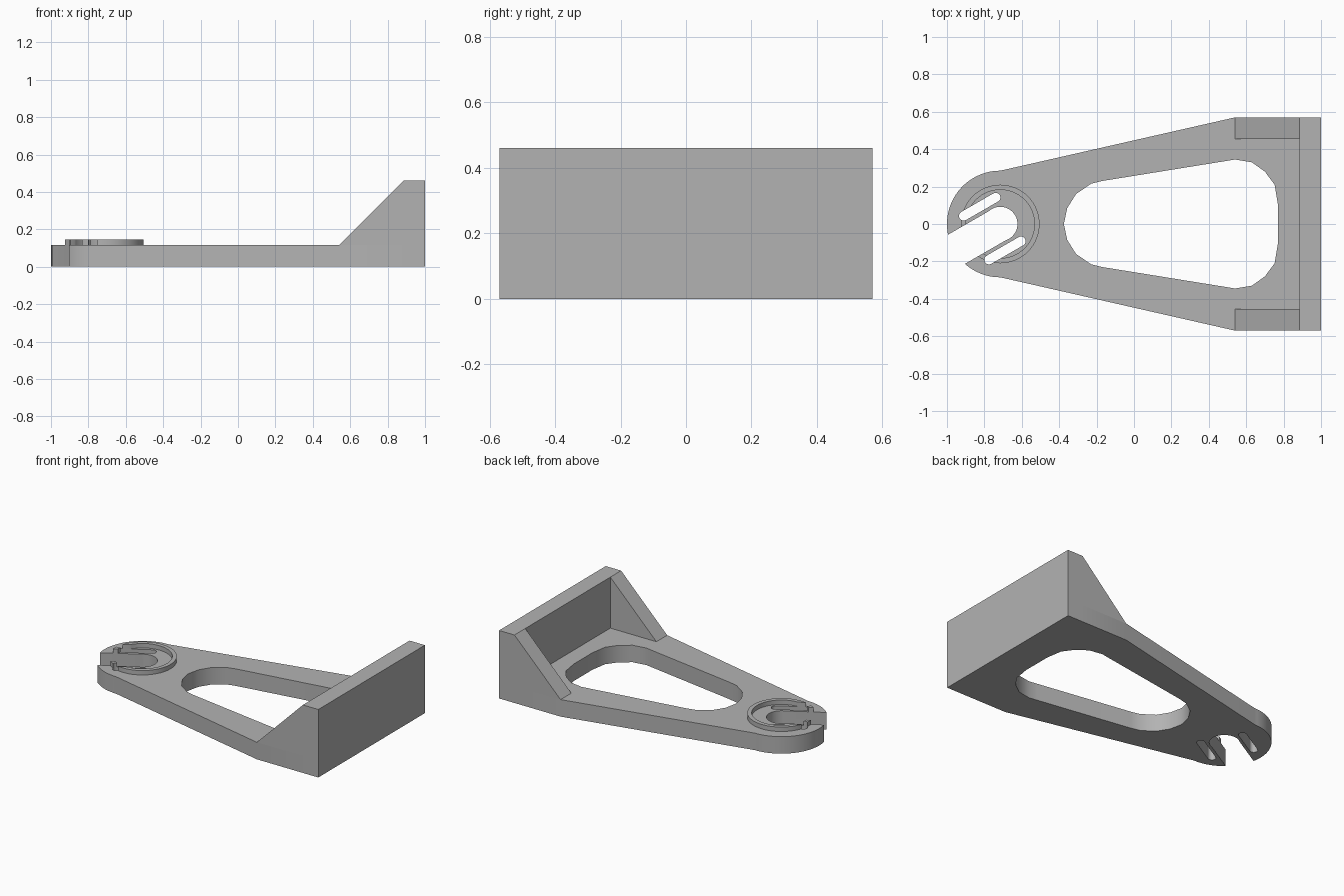
import bpy, bmesh
from math import sin, cos, pi, radians
from mathutils import Matrix, Vector

if "Cube" in bpy.data.objects:
    bpy.data.objects.remove(bpy.data.objects["Cube"], do_unlink=True)

grey = bpy.data.materials.new("plain grey")
grey.use_nodes = True
GREY = (0.45, 0.45, 0.45, 1)
grey.diffuse_color = GREY
grey.node_tree.nodes["Principled BSDF"].inputs["Base Color"].default_value = GREY

THICK, HEIGHT, HALF = 0.115, 0.46, 0.57
WALL_X, GUSSET_X = 0.885, 0.54
HUB = Vector((-0.715, 0, 0))
HUB_R = 0.285
SLOT_TURN = Matrix.Translation(HUB) @ Matrix.Rotation(radians(30), 4, "Z")
UPRIGHT = Matrix.Rotation(pi / 2, 4, "X")      # profile (x, y) becomes (x, z)
SIDEWAYS = Matrix(((0, 0, 1, 0), (1, 0, 0, 0), (0, 1, 0, 0), (0, 0, 0, 1)))


def arc(cx, cy, r, start, end, steps):
    angles = [radians(start + (end - start) * i / steps) for i in range(steps + 1)]
    return [(cx + r * cos(a), cy + r * sin(a)) for a in angles]


def circle(cx, cy, r, steps=48):
    return arc(cx, cy, r, 0, 360, steps)[:-1]


def mirrored(half):
    """Close an upper half outline with its mirror image below."""
    return half + [(x, -y) for x, y in reversed(half) if y > 0]


def prism(name, outline, low, high, matrix=Matrix()):
    """Extrude a closed outline from low to high, then place it."""
    bm = bmesh.new()
    face = bm.faces.new([bm.verts.new((x, y, low)) for x, y in outline])
    new = bmesh.ops.extrude_face_region(bm, geom=[face])["geom"]
    verts = [v for v in new if isinstance(v, bmesh.types.BMVert)]
    bmesh.ops.translate(bm, verts=verts, vec=(0, 0, high - low))
    bm.transform(matrix)
    bmesh.ops.recalc_face_normals(bm, faces=bm.faces)
    mesh = bpy.data.meshes.new(name)
    bm.to_mesh(mesh)
    bm.free()
    mesh.materials.append(grey)
    obj = bpy.data.objects.new(name, mesh)
    bpy.context.collection.objects.link(obj)
    return obj


def finish(obj, cutters=()):
    """Cut the openings, then smooth the curved walls."""
    bpy.ops.object.select_all(action="DESELECT")
    bpy.context.view_layer.objects.active = obj
    obj.select_set(True)
    for cutter in cutters:
        mod = obj.modifiers.new("cut", "BOOLEAN")
        mod.operation, mod.solver, mod.object = "DIFFERENCE", "EXACT", cutter
        bpy.ops.object.modifier_apply(modifier=mod.name)
    bpy.ops.object.shade_smooth_by_angle(angle=radians(30))


# Cutters for the hub: bore, open mouth and two side slits
bore = prism("bore_cutter", circle(HUB.x, HUB.y, 0.092), -0.1, 0.3)
mouth = prism("mouth_cutter", [(-0.5, -0.09), (0, -0.09), (0, 0.09), (-0.5, 0.09)],
              -0.1, 0.3, SLOT_TURN)
slits = []
for side in (1, -1):
    y = 0.135 * side
    outline = arc(-0.148, y, 0.025, 90, 270, 10) + arc(0.05, y, 0.025, -90, 90, 10)
    slits.append(prism("slit_cutter", outline, -0.1, 0.3, SLOT_TURN))
hub_cutters = [bore, mouth] + slits

# Cutter for the large window in the arm
window = prism("window_cutter", mirrored(
    [(0.77, 0.1), (0.752, 0.21), (0.70, 0.28), (0.63, 0.33), (0.54, 0.345), (0.48, 0.335),
     (-0.17, 0.23), (-0.23, 0.215), (-0.31, 0.16), (-0.357, 0.085), (-0.375, 0)]), -0.1, 0.3)

# Arm plate, tapering to the round hub
arm = prism("arm_plate", mirrored(
    [(WALL_X, HALF), (GUSSET_X, HALF)] + arc(HUB.x, 0, HUB_R, 90, 180, 24)[:-1]
    + [(HUB.x - HUB_R, 0)]), 0, THICK)
finish(arm, [window] + hub_cutters)

# Raised rim around the hub
rim = prism("hub_rim", circle(HUB.x, 0, 0.21, 64), THICK, 0.145)
rim_core = prism("rim_cutter", circle(HUB.x, 0, 0.183, 64), -0.1, 0.3)
finish(rim, [rim_core] + hub_cutters)

# Mounting wall with two screw holes
wall = prism("mounting_wall", [(-HALF, 0), (HALF, 0), (HALF, HEIGHT), (-HALF, HEIGHT)],
             WALL_X, 1, SIDEWAYS)
screws = [prism("screw_cutter", circle(y, 0.285, 0.062), 0.7, 1.2, SIDEWAYS)
          for y in (-0.285, 0.285)]
finish(wall, screws)

# Triangular gussets between arm and wall
for name, low in (("left_gusset", -HALF), ("right_gusset", HALF - 0.115)):
    gusset = prism(name, [(GUSSET_X, THICK), (WALL_X, THICK), (WALL_X, HEIGHT)],
                   low, low + 0.115, UPRIGHT)
    finish(gusset)

for cutter in hub_cutters + screws + [window, rim_core]:
    bpy.data.objects.remove(cutter, do_unlink=True)
